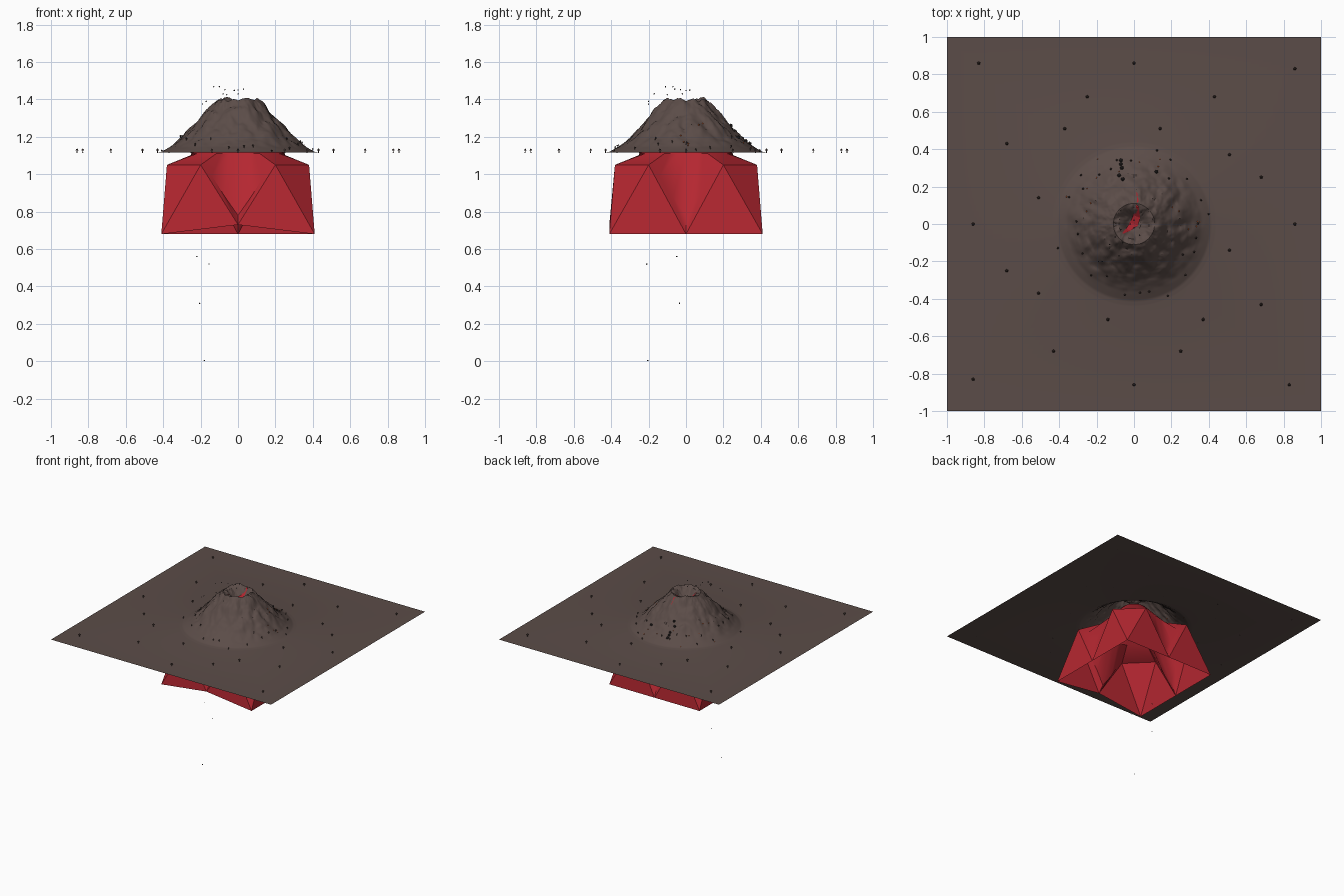
import bpy, bmesh, math, random
from mathutils import Vector, Matrix, noise

if "Cube" in bpy.data.objects:
    bpy.data.objects.remove(bpy.data.objects["Cube"])

random.seed(7)
GROUND = 1.115


def material(name, rgb):
    m = bpy.data.materials.new(name)
    m.diffuse_color = (*rgb, 1)
    m.use_nodes = True
    m.node_tree.nodes["Principled BSDF"].inputs["Base Color"].default_value = m.diffuse_color
    return m


ROCK = material("rock_brown", (0.105, 0.073, 0.065))
LAVA = material("lava_red", (0.46, 0.02, 0.03))
BARK = material("bark_dark", (0.06, 0.04, 0.035))
COAL = material("cinder_dark", (0.03, 0.025, 0.025))
EMBER = material("ember_orange", (0.6, 0.12, 0.03))


def finish(bm, name, mat, smooth=None):
    bmesh.ops.recalc_face_normals(bm, faces=bm.faces)
    me = bpy.data.meshes.new(name)
    bm.to_mesh(me)
    bm.free()
    ob = bpy.data.objects.new(name, me)
    bpy.context.collection.objects.link(ob)
    me.materials.append(mat)
    if smooth:
        bpy.ops.object.select_all(action='DESELECT')
        ob.select_set(True)
        bpy.context.view_layer.objects.active = ob
        bpy.ops.object.shade_smooth_by_angle(angle=math.radians(smooth))
    return ob


# Volcano height: profile with crater plus rugged noise fading into the apron
PROFILE = [(0, 1.325), (.035, 1.33), (.08, 1.385), (.11, 1.4), (.135, 1.375),
           (.2, 1.3), (.3, 1.195), (.36, 1.148), (.41, 1.12), (.44, GROUND)]


def surface(x, y):
    r = math.hypot(x, y)
    if r >= .44:
        return GROUND
    for (r0, z0), (r1, z1) in zip(PROFILE, PROFILE[1:]):
        if r <= r1:
            z = z0 + (z1 - z0) * (r - r0) / (r1 - r0)
            break
    rough = max(0, min(1, (.38 - r) / .12)) * min(1, .35 + r / .15)
    p = Vector((x, y, 0))
    ridge = abs(noise.noise(p * 9 + Vector((3, 1, 0)))) - .2
    fine = noise.noise(p * 26)
    ledge = abs(noise.noise(p * 45 + Vector((0, 5, 2)))) - .2
    return z + rough * (.034 * ridge + .012 * fine + .01 * ledge)


# Ground sheet and volcano as one open surface
SEG, RINGS = 160, 60
bm = bmesh.new()
rings = []
for i in range(1, RINGS + 2):
    ring = []
    for s in range(SEG):
        a = 2 * math.pi * s / SEG
        c, d = math.cos(a), math.sin(a)
        if i <= RINGS:
            r = .44 * i / RINGS
            ring.append(bm.verts.new((r * c, r * d, surface(r * c, r * d))))
        else:
            k = 1 / max(abs(c), abs(d))
            ring.append(bm.verts.new((k * c, k * d, GROUND)))
    rings.append(ring)
peak = bm.verts.new((0, 0, surface(0, 0)))
for s in range(SEG):
    t = (s + 1) % SEG
    bm.faces.new((peak, rings[0][s], rings[0][t]))
    for a, b in zip(rings, rings[1:]):
        bm.faces.new((a[s], b[s], b[t], a[t]))
finish(bm, "volcano_ground", ROCK, 35)

# Lava hull hanging under the ground: four valleyed walls, then rings to a peak
bm = bmesh.new()
CHAIN = [(.38, .2, 1.05), (.36, .14, .99), (.35, .07, .88)]
CHAIN = [(u, -v, z) for u, v, z in CHAIN] + [(.365, 0, .78)] + CHAIN[::-1]
chains, corners, mids = [], [], []
for k in range(4):
    rot = Matrix.Rotation(math.radians(90 * k - 90), 4, 'Z')
    chains.append([bm.verts.new(rot @ Vector(p)) for p in CHAIN])
    corners.append(bm.verts.new(rot @ Vector((.41, .41, .68))))
    mids.append(bm.verts.new(rot @ Vector((.41, 0, .73 if k == 0 else .68))))
for k in range(4):
    ch, m = chains[k], mids[k]
    bm.faces.new((m, ch[-1], corners[k]))
    bm.faces.new((m, corners[k - 1], ch[0]))
    bm.faces.new((corners[k], ch[-1], chains[(k + 1) % 4][0]))
    for a, b in zip(ch, ch[1:]):
        bm.faces.new((m, a, b))
loop = [v for ch in chains for v in ch]
for r, z in ((.25, 1.11), (.1, 1.27)):
    nxt = []
    for v in loop:
        d = Vector((v.co.x, v.co.y, 0)).normalized() * r
        nxt.append(bm.verts.new((d.x, d.y, z)))
    for i in range(len(loop)):
        j = (i + 1) % len(loop)
        bm.faces.new((loop[i], loop[j], nxt[j], nxt[i]))
    loop = nxt
top = bm.verts.new((0, 0, 1.31))
for i in range(len(loop)):
    bm.faces.new((loop[i], loop[(i + 1) % len(loop)], top))
finish(bm, "lava_hull", LAVA, 30)

# Lava showing in the crater crack
bm = bmesh.new()
prev = None
PATH = [(-.06, -.05, .004), (-.03, -.03, .012), (0, .0, .022), (.015, .04, .018),
        (.018, .09, .007), (.02, .13, .004), (.015, .17, .002)]
for x, y, w in PATH:
    pair = [bm.verts.new((px, py, surface(px, py) + .005))
            for px, py in ((x - w, y + w * .4), (x + w, y - w * .4))]
    if prev:
        bm.faces.new((prev[0], prev[1], pair[1], pair[0]))
    prev = pair
finish(bm, "crater_lava", LAVA)


# Small burnt trees: six seed spots turned four times, plus a ring on the slope
def tree(bm, x, y, s=1, tilt=0.0):
    base = Matrix.Translation((x, y, surface(x, y))) @ Matrix.Rotation(tilt, 4, 'X') @ Matrix.Scale(s, 4)
    for r1, r2, z, h in ((.003, .002, .006, .014), (.009, .004, .015, .006), (.007, 0, .02, .006)):
        bmesh.ops.create_cone(bm, cap_ends=True, segments=5, radius1=r1, radius2=r2,
                              depth=h, matrix=base @ Matrix.Translation((0, 0, z)))


bm = bmesh.new()
for x, y in ((.86, .83), (.86, 0), (.43, .68), (-.25, .68), (.14, .51), (.51, .37)):
    for _ in range(4):
        tree(bm, x, y)
        x, y = -y, x
finish(bm, "ground_trees", BARK)

bm = bmesh.new()
for i in range(28):
    a = i * 2.4
    r = random.uniform(.3, .43)
    tree(bm, r * math.cos(a), r * math.sin(a), .7, random.uniform(-.3, .3))
finish(bm, "slope_trees", BARK)


# Cinders: thrown above the crater, fallen below, and rolled on the back slope
def rocks(name, spots, mat):
    bm = bmesh.new()
    for x, y, z, r in spots:
        bmesh.ops.create_icosphere(bm, subdivisions=1, radius=r,
                                   matrix=Matrix.Translation((x, y, z)))
    finish(bm, name, mat)


rocks("thrown_cinders", [(-.13, -.11, 1.468, .004), (-.1, -.07, 1.468, .004),
      (-.07, -.03, 1.452, .004), (-.02, 0, 1.448, .004), (0, .02, 1.45, .004),
      (.03, -.06, 1.455, .004), (-.08, -.17, 1.43, .004), (-.17, -.2, 1.39, .004),
      (-.19, -.2, 1.375, .004), (-.06, -.1, 1.425, .004), (0, -.02, 1.43, .004)], COAL)
rocks("fallen_cinders", [(-.22, -.05, .56, .004), (-.155, -.21, .52, .004),
      (-.205, -.035, .31, .004), (-.18, -.205, .004, .004)], COAL)
rocks("slope_rocks", [(x, y, surface(x, y) + .005, .011) for x, y in
      ((-.07, .34), (-.07, .32), (-.065, .3), (-.08, .26), (-.06, .24), (.12, .28))], COAL)
spots = []
for i in range(16):
    a, r = math.radians(random.uniform(-10, 190)), random.uniform(.2, .4)
    x, y = r * math.cos(a), r * math.sin(a)
    spots.append((x, y, surface(x, y) + .002, .004))
rocks("slope_embers", spots, EMBER)
